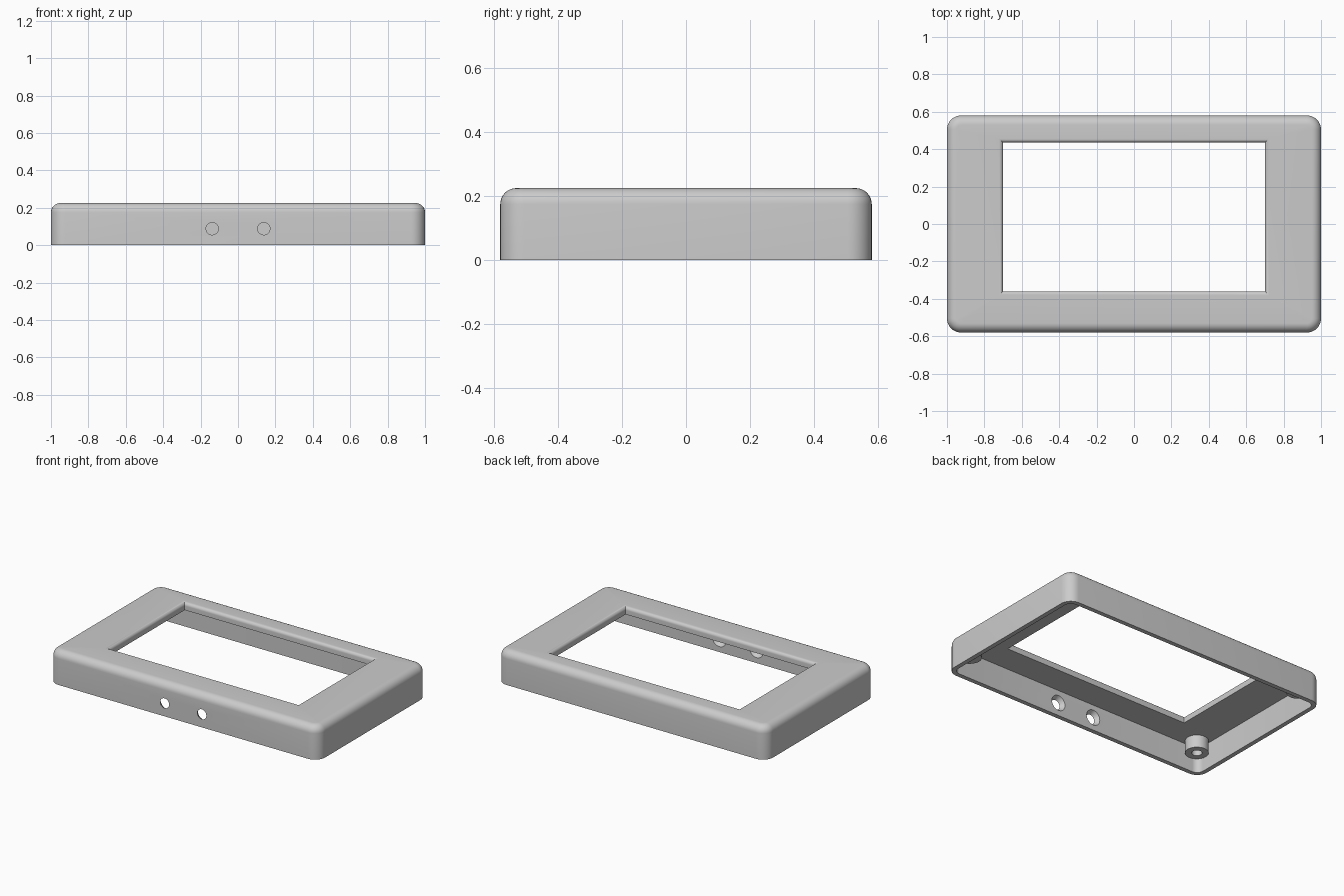
import bpy, bmesh
from math import sin, cos, pi

if "Cube" in bpy.data.objects:
    bpy.data.objects.remove(bpy.data.objects["Cube"], do_unlink=True)

grey = bpy.data.materials.new("light_grey_plastic")
grey.use_nodes = True
grey.diffuse_color = (0.6, 0.6, 0.6, 1)
grey.node_tree.nodes["Principled BSDF"].inputs["Base Color"].default_value = (0.6, 0.6, 0.6, 1)

HX, HY, TOP = 1.0, 0.58, 0.225      # outer half sizes and height
WALL, PLATE = 0.03, 0.05            # side wall and top plate thickness
CORNER, FILLET, LIP = 0.075, 0.05, 0.022
WIN_X, WIN_Y0, WIN_Y1 = 0.7, -0.36, 0.435
STEPS = 8


def ring(hx, y0, y1, r, z, cx=0):
    """Rounded rectangle outline with a fixed number of points."""
    pts = []
    corners = [(hx - r, y1 - r), (r - hx, y1 - r), (r - hx, y0 + r), (hx - r, y0 + r)]
    for q, (x, y) in enumerate(corners):
        for s in range(STEPS + 1):
            a = (q + s / STEPS) * pi / 2
            pts.append((cx + x + r * cos(a), y + r * sin(a), z))
    return pts


def loft(name, rings, closed):
    """Skin a list of outlines, either as a closed loop or with end caps."""
    bm = bmesh.new()
    loops = [[bm.verts.new(p) for p in r] for r in rings]
    n = len(loops[0])
    pairs = list(zip(loops, loops[1:]))
    if closed:
        pairs.append((loops[-1], loops[0]))
    else:
        bm.faces.new(loops[0])
        bm.faces.new(loops[-1])
    for a, b in pairs:
        for i in range(n):
            j = (i + 1) % n
            bm.faces.new((a[i], a[j], b[j], b[i]))
    bmesh.ops.remove_doubles(bm, verts=bm.verts, dist=1e-5)
    bmesh.ops.recalc_face_normals(bm, faces=bm.faces)
    mesh = bpy.data.meshes.new(name)
    bm.to_mesh(mesh)
    bm.free()
    mesh.materials.append(grey)
    obj = bpy.data.objects.new(name, mesh)
    bpy.context.collection.objects.link(obj)
    return obj


def activate(obj):
    bpy.ops.object.select_all(action="DESELECT")
    obj.select_set(True)
    bpy.context.view_layer.objects.active = obj


def body_ring(inset, z):
    return ring(HX - inset, inset - HY, HY - inset, CORNER - inset, z)


def window_ring(grow, z):
    return ring(WIN_X + grow, WIN_Y0 - grow, WIN_Y1 + grow, 0, z)


# Shell: outer wall, top fillet, window lip, plate underside, inner wall
angles = [i / STEPS * pi / 2 for i in range(STEPS + 1)]
rings = [body_ring(0, 0)]
rings += [body_ring(FILLET * (1 - cos(a)), TOP - FILLET * (1 - sin(a))) for a in angles]
rings += [window_ring(LIP * (1 - sin(a)), TOP - LIP * (1 - cos(a))) for a in angles]
rings += [window_ring(0, TOP - PLATE), body_ring(WALL, TOP - PLATE), body_ring(WALL, 0)]
shell = loft("bezel_shell", rings, True)

# Two tapered holes through the front wall, wider on the inside
for x in (-0.138, 0.138):
    bpy.ops.mesh.primitive_cone_add(vertices=32, radius1=0.0203, radius2=0.0647, depth=0.07,
                                    location=(x, -0.565, 0.088), rotation=(-pi / 2, 0, 0))
    cutter = bpy.context.object
    cutter.name = "hole_cutter"
    cutter.hide_render = True
    activate(shell)
    mod = shell.modifiers.new("hole", "BOOLEAN")
    mod.operation, mod.solver, mod.object = "DIFFERENCE", "EXACT", cutter
    bpy.ops.object.modifier_apply(modifier=mod.name)
    bpy.data.objects.remove(cutter, do_unlink=True)

shell.data.materials.clear()
shell.data.materials.append(grey)
parts = [shell]

# Screw bosses with blind holes under the four corners
for side, sx in (("left", 1), ("right", -1)):
    for end, sy in (("front", -1), ("back", 1)):
        profile = [(0.072, 0.18), (0.072, 0.09), (0.032, 0.09), (0.032, 0.16)]
        cy = 0.478 * sy
        circles = [ring(r, cy - r, cy + r, r, z, 0.9 * sx) for r, z in profile]
        parts.append(loft(f"{end}_{side}_screw_boss", circles, False))

for obj in parts:
    activate(obj)
    bpy.ops.object.shade_smooth_by_angle(angle=pi / 6)
